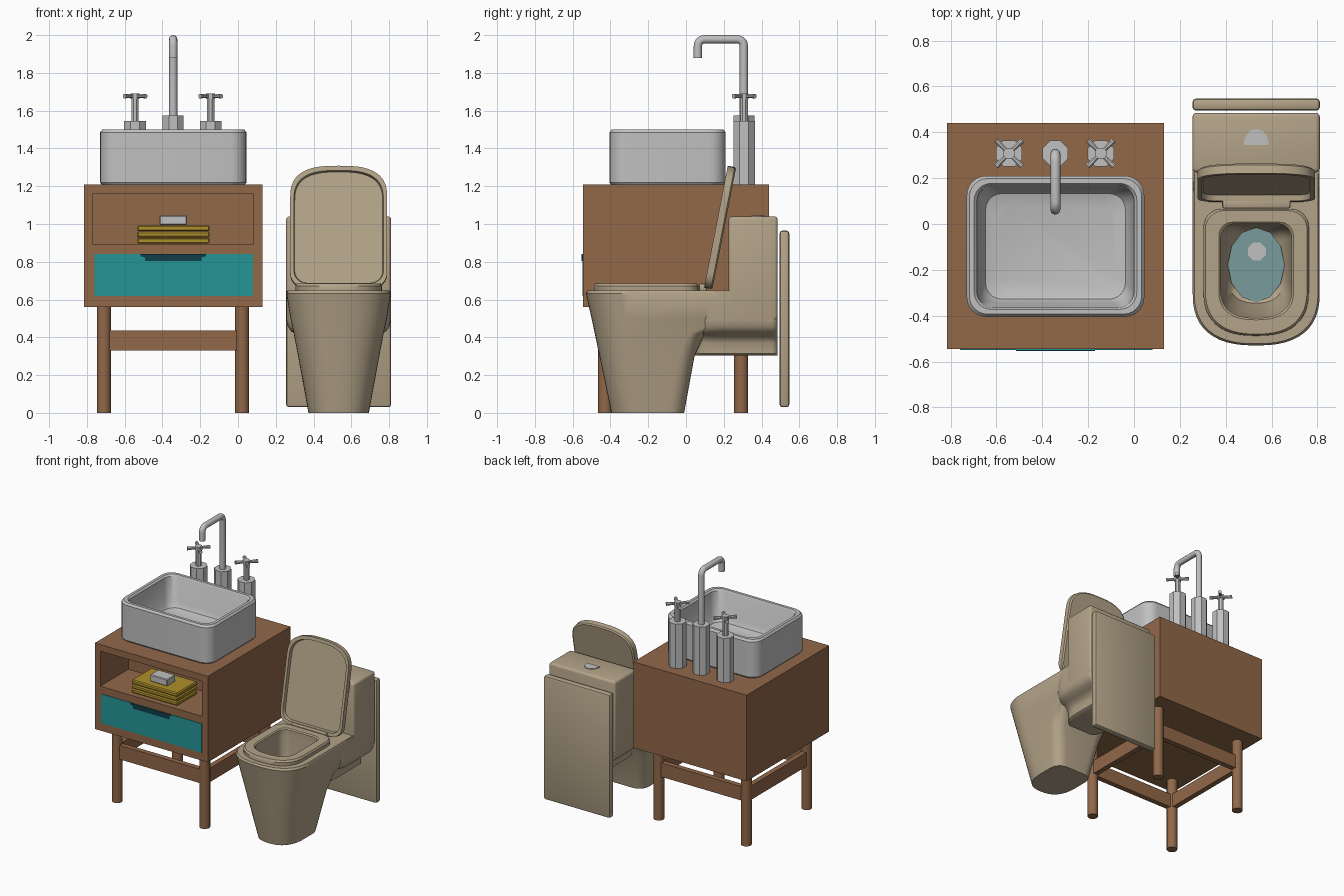
import bpy, bmesh, math
from mathutils import Vector

if "Cube" in bpy.data.objects:
    bpy.data.objects.remove(bpy.data.objects["Cube"])


def mat(name, r, g, b):
    m = bpy.data.materials.new(name)
    m.diffuse_color = (r, g, b, 1)
    m.use_nodes = True
    m.node_tree.nodes["Principled BSDF"].inputs["Base Color"].default_value = m.diffuse_color
    return m


WOOD = mat("wood", .283, .138, .066)
TAN = mat("tan ceramic", .456, .37, .25)
GREY = mat("grey ceramic", .53, .53, .53)
TEAL = mat("teal paint", .018, .30, .31)
DARK = mat("dark teal", .005, .048, .062)
YELLOW = mat("yellow cloth", .42, .28, .025)
WATER = mat("water", .19, .33, .33)


def finish(name, bm, m):
    bmesh.ops.recalc_face_normals(bm, faces=bm.faces)
    me = bpy.data.meshes.new(name)
    bm.to_mesh(me)
    bm.free()
    me.materials.append(m)
    ob = bpy.data.objects.new(name, me)
    bpy.context.collection.objects.link(ob)
    return ob


def box(name, x0, x1, y0, y1, z0, z1, m, bevel=0, seg=2):
    bm = bmesh.new()
    bmesh.ops.create_cube(bm, size=1)
    for v in bm.verts:
        v.co = ((x0 + x1) / 2 + v.co.x * (x1 - x0), (y0 + y1) / 2 + v.co.y * (y1 - y0),
                (z0 + z1) / 2 + v.co.z * (z1 - z0))
    if bevel:
        bmesh.ops.bevel(bm, geom=bm.edges[:], offset=bevel, segments=seg, affect='EDGES', profile=.5)
    return finish(name, bm, m)


def loft(name, rings, m, caps=True, closed=False):
    bm = bmesh.new()
    vs = [[bm.verts.new(p) for p in r] for r in rings]
    n = len(vs[0])
    pairs = list(zip(vs, vs[1:])) + ([(vs[-1], vs[0])] if closed else [])
    for a, b in pairs:
        for i in range(n):
            j = (i + 1) % n
            bm.faces.new((a[i], a[j], b[j], b[i]))
    if caps and not closed:
        bm.faces.new(vs[0])
        bm.faces.new(vs[-1])
    return finish(name, bm, m)


def rod(name, a, b, r, m, n=8, r2=None):
    a, b = Vector(a), Vector(b)
    q = (b - a).to_track_quat('Z', 'Y')
    def ring(c, rad):
        return [c + q @ Vector((rad * math.cos((i + .5) * 2 * math.pi / n),
                                rad * math.sin((i + .5) * 2 * math.pi / n), 0)) for i in range(n)]
    return loft(name, [ring(a, r), ring(b, r if r2 is None else r2)], m)


def rrect(cx, cy, hx, hy, r, z, n=6):
    pts = []
    for k, (sx, sy) in enumerate(((1, 1), (-1, 1), (-1, -1), (1, -1))):
        for i in range(n + 1):
            a = math.pi / 2 * (k + i / n)
            pts.append((cx + sx * (hx - r) + r * math.cos(a), cy + sy * (hy - r) + r * math.sin(a), z))
    return pts


CX = .533  # toilet centre line


def dshape(hw, yf, yb, z, ry=.2, r=.08, e=2.5, cx=CX):
    """Rounded front, straight sides, small-radius back corners."""
    pts = []
    for i in range(25):
        a = math.pi * i / 24
        c, s = math.cos(a), math.sin(a)
        pts.append((cx - math.copysign(abs(c) ** (2 / e), c) * hw, yf + ry - abs(s) ** (2 / e) * ry, z))
    for k, sx in enumerate((1, -1)):
        for i in range(7):
            a = math.pi / 2 * (k + (i + .01) / 6.02)
            pts.append((cx + sx * (hw - r) + r * math.cos(a), yb - r + r * math.sin(a), z))
    return pts


# ---- cabinet with an open niche
cab = box("cabinet", -.815, .13, -.545, .44, .56, 1.21, WOOD)
cut = box("niche_cutter", -.77, .082, -.7, -.21, .895, 1.16, WOOD)
cut.hide_render = True
mod = cab.modifiers.new("niche", 'BOOLEAN')
mod.operation, mod.solver, mod.object = 'DIFFERENCE', 'EXACT', cut
bpy.context.view_layer.objects.active = cab
bpy.ops.object.modifier_apply(modifier="niche")
bpy.data.objects.remove(cut)

# drawer front and finger grip
box("drawer_front", -.76, .08, -.549, -.53, .62, .84, TEAL)
grip = ((-.515, .84), (-.515, .828), (-.495, .825), (-.49, .803), (-.195, .803), (-.19, .825), (-.17, .828), (-.17, .84))
loft("drawer_grip", [[(x, y, z) for x, z in grip] for y in (-.545, -.553)], DARK)

# folded towels and soap
for i in range(3):
    z = .896 + i * .033
    box(f"towel_{i}", -.535, -.15, -.51, -.27, z, z + .031, YELLOW, .007, 1)
box("soap", -.415, -.27, -.46, -.36, .994, 1.045, GREY, .005, 1)

# legs and stretcher rails
LX, LY = (-.71, .022), (-.428, .292)
for x in LX:
    for y in LY:
        rod("leg", (x, y, 0), (x, y, .565), .038, WOOD, 12)
for y in LY:
    box("long_rail", LX[0], LX[1], y - .02, y + .02, .33, .435, WOOD)
for x in LX:
    box("side_rail", x - .02, x + .02, LY[0], LY[1], .33, .435, WOOD)

# ---- basin
bx, by = -.3425, -.0975
loft("basin", [rrect(bx, by, .38, .30, .08, 1.21), rrect(bx, by, .3875, .3075, .085, 1.22),
               rrect(bx, by, .3875, .3075, .085, 1.485), rrect(bx, by, .376, .296, .08, 1.50),
               rrect(bx, by, .355, .275, .075, 1.50), rrect(bx, by, .343, .267, .07, 1.488),
               rrect(bx, by, .325, .25, .07, 1.31), rrect(bx, by, .305, .23, .07, 1.275),
               rrect(bx, by, .26, .185, .06, 1.26)], GREY)

# ---- taps
for x in (-.545, -.145):
    rod("tap_body", (x, .308, 1.21), (x, .308, 1.545), .062, GREY)
    rod("tap_stem", (x, .308, 1.54), (x, .308, 1.67), .021, GREY)
    rod("tap_hub", (x, .308, 1.662), (x, .308, 1.69), .026, GREY)
    for k in range(4):
        a = math.pi / 4 + k * math.pi / 2
        rod("tap_arm", (x, .308, 1.677), (x + .08 * math.cos(a), .308 + .08 * math.sin(a), 1.677),
            .008, GREY, 8, .013)
rod("spout_body", (-.343, .308, 1.21), (-.343, .308, 1.575), .06, GREY)

# bent spout pipe, swept along a path with two rounded corners
path = [(.306, 1.56)]
for cy, s in ((.271, 0), (.098, 1)):
    for i in range(6):
        a = math.pi / 2 * (s + i / 5)
        path.append((cy + .035 * math.cos(a), 1.943 + .035 * math.sin(a)))
path.append((.063, 1.88))
rings = []
for i, (y, z) in enumerate(path):
    p, q = path[max(i - 1, 0)], path[min(i + 1, len(path) - 1)]
    d = Vector((0, q[0] - p[0], q[1] - p[1])).normalized()
    side = Vector((0, -d.z, d.y))
    rings.append([Vector((-.343, y, z)) + .022 * (math.cos(t) * Vector((1, 0, 0)) + math.sin(t) * side)
                  for t in (k * math.pi / 6 for k in range(12))])
loft("spout_pipe", rings, GREY)

# ---- toilet bowl: outer shell, rim, then inside of the bowl
loft("bowl", [dshape(.16, -.395, -.01, 0), dshape(.215, -.458, .045, .30), dshape(.238, -.483, .10, .42, .21),
              dshape(.255, -.50, .28, .50, .22), dshape(.277, -.53, .30, .632, .23),
              dshape(.27, -.522, .30, .647, .23), dshape(.158, -.41, 0, .647, .13, .06),
              dshape(.15, -.39, -.005, .52, .13, .06), dshape(.125, -.345, -.012, .36, .13, .06),
              dshape(.08, -.25, -.03, .30, .1, .05)], TAN)
loft("bowl_water", [[(CX + .124 * math.cos(i * math.pi / 6), -.178 + .163 * math.sin(i * math.pi / 6), z)
                     for i in range(12)] for z in (.355, .36)], WATER)
rod("drain", (CX + .003, -.12, .357), (CX + .003, -.12, .364), .042, GREY)

# back of the body, coved underneath, and the tank
loft("body_back", [dshape(hw, .02, .485, z, .17, .03) for hw, z in
                   ((.15, .305), (.165, .315), (.167, .37), (.18, .395), (.21, .415), (.25, .43), (.268, .455),
                    (.277, .49), (.277, .645))], TAN)
box("tank", .255, .811, .225, .485, .49, 1.04, TAN, .018, 3)
loft("flush_button", [[(CX + .055 * math.cos(i * math.pi / 10), .345 + .07 * math.sin(i * math.pi / 10), z)
                       for i in range(11)] for z in (1.035, 1.045)], GREY)
box("back_panel", .255, .811, .495, .547, .03, .965, TAN, .015, 2)

# seat ring and hinge
loft("seat", [dshape(.228, -.487, .065, .645), dshape(.23, -.488, .066, .672), dshape(.222, -.48, .058, .685),
              dshape(.163, -.418, .008, .685, .13, .06), dshape(.155, -.41, 0, .677, .13, .06),
              dshape(.155, -.41, 0, .645, .13, .06)], TAN, closed=True)
box("hinge", .385, .682, .068, .112, .645, .685, TAN, .008, 2)

# raised lid with a shallow recess, leaning back
A = math.radians(11)


def lean(ring):
    return [(x, .14 - y * math.sin(A) - t * math.cos(A), .655 - y * math.cos(A) + t * math.sin(A))
            for x, y, t in ring]


loft("lid", [lean(dshape(.247, -.648, -.006, 0, .17, .07, 2.8)), lean(dshape(.257, -.657, 0, .008, .18, .08, 2.8)),
             lean(dshape(.257, -.657, 0, .045, .18, .08, 2.8)), lean(dshape(.237, -.632, -.025, .045, .165, .065, 2.8)),
             lean(dshape(.233, -.628, -.03, .02, .165, .065, 2.8))], TAN)

# smooth shading with sharp edges kept
for ob in bpy.context.scene.objects:
    ob.select_set(ob.type == 'MESH')
bpy.ops.object.shade_smooth_by_angle(angle=math.radians(35))
